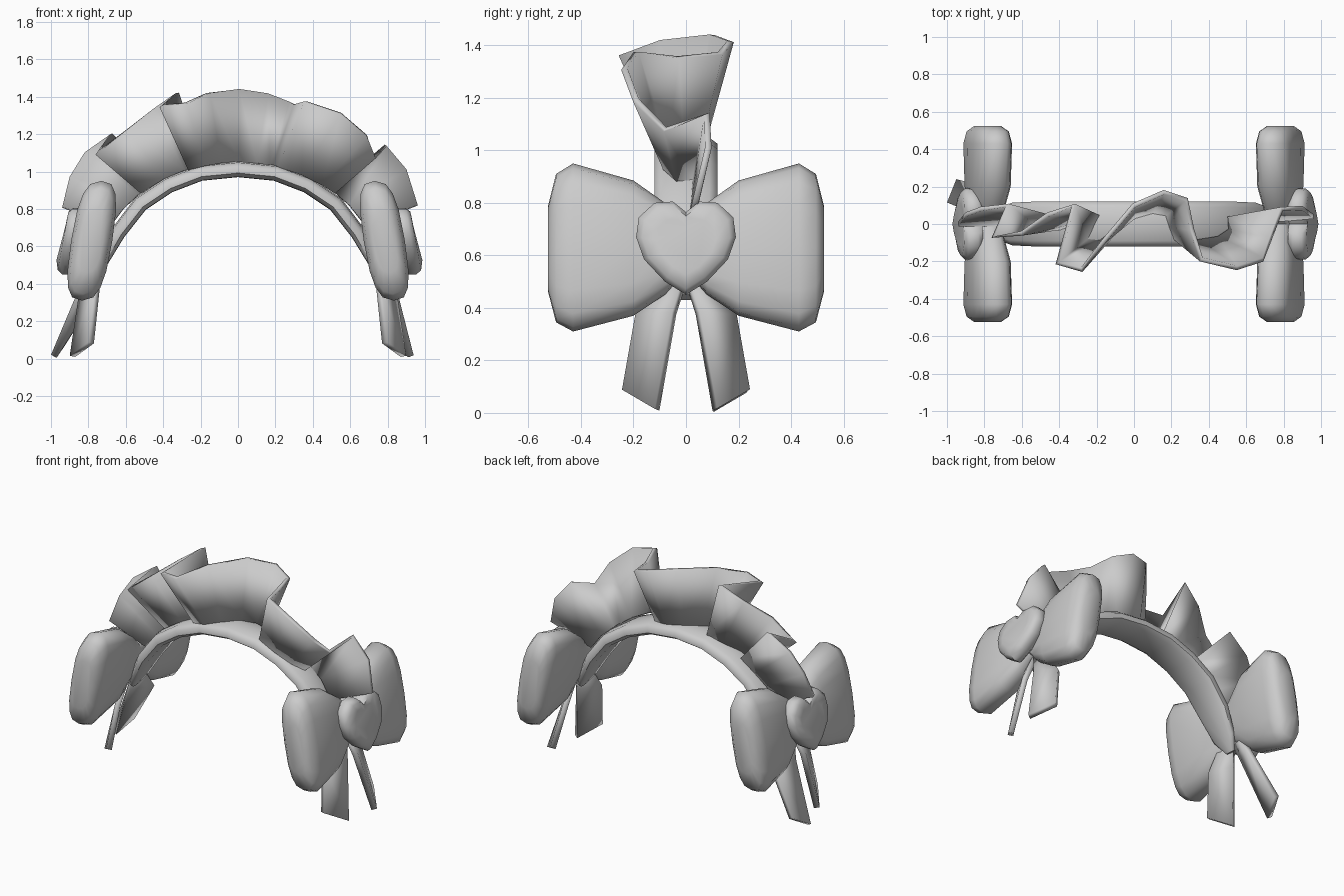
import bpy, bmesh, math
from mathutils import Vector

cube = bpy.data.objects.get("Cube")
if cube:
    bpy.data.objects.remove(cube)

mat = bpy.data.materials.new("light_grey")
mat.use_nodes = True
GREY = (0.6, 0.6, 0.6, 1)
mat.diffuse_color = GREY
mat.node_tree.nodes["Principled BSDF"].inputs["Base Color"].default_value = GREY


def finish(name, bm, thickness=0, angle=40):
    """Turn a bmesh into a smooth-shaded object, optionally thickened."""
    bmesh.ops.recalc_face_normals(bm, faces=bm.faces)
    me = bpy.data.meshes.new(name)
    bm.to_mesh(me)
    bm.free()
    me.materials.append(mat)
    ob = bpy.data.objects.new(name, me)
    bpy.context.collection.objects.link(ob)
    if thickness:
        mod = ob.modifiers.new("thickness", "SOLIDIFY")
        mod.thickness = thickness
        mod.offset = 0
    bpy.ops.object.select_all(action="DESELECT")
    ob.select_set(True)
    bpy.context.view_layer.objects.active = ob
    bpy.ops.object.shade_smooth_by_angle(angle=math.radians(angle))


def loft(name, rings, angle=40):
    """Skin closed rings of equal length and cap both ends."""
    bm = bmesh.new()
    vs = [[bm.verts.new(p) for p in r] for r in rings]
    n = len(vs[0])
    for a, b in zip(vs, vs[1:]):
        for i in range(n):
            j = (i + 1) % n
            bm.faces.new((a[i], a[j], b[j], b[i]))
    bm.faces.new(vs[0])
    bm.faces.new(vs[-1])
    finish(name, bm, 0, angle)


def ribbon(name, edge_a, edge_b, thickness):
    """Thick strip between two edges."""
    bm = bmesh.new()
    a = [bm.verts.new(p) for p in edge_a]
    b = [bm.verts.new(p) for p in edge_b]
    for i in range(len(a) - 1):
        bm.faces.new((a[i], a[i + 1], b[i + 1], b[i]))
    finish(name, bm, thickness)


def spow(v, e):
    return math.copysign(abs(v) ** e, v)


# Headband: rounded section swept over the arch, tapering to the ends
half = [(0, 1.01, 1), (.2, .99, 1), (.37, .925, 1), (.52, .825, 1),
        (.64, .67, .95), (.72, .52, .7), (.77, .44, .25)]
path = [(-x, z, w) for x, z, w in half[:0:-1]] + half
section = [(-.12, .015), (-.09, .038), (0, .045), (.09, .038), (.12, .015),
           (.12, -.018), (.09, -.038), (0, -.04), (-.09, -.038), (-.12, -.018)]
rings = []
for i, (x, z, w) in enumerate(path):
    p, q = path[max(i - 1, 0)], path[min(i + 1, len(path) - 1)]
    out = Vector((p[1] - q[1], 0, q[0] - p[0])).normalized()
    rings.append([Vector((x, y * w, z)) + out * r * max(w, .5) for y, r in section])
loft("headband", rings, 55)

# Ruffle: wavy rim, gathered onto the outside of the band
rim = [(-.94, 0, .81), (-.9, .05, .97), (-.82, .08, 1.1), (-.68, .1, 1.2),
       (-.755, -.07, 1.1), (-.6, -.05, 1.22), (-.46, .05, 1.33), (-.325, .1, 1.42),
       (-.41, -.21, 1.35), (-.28, -.245, 1.365), (-.16, -.09, 1.42), (0, .1, 1.44),
       (.16, .17, 1.415), (.28, .13, 1.37), (.31, -.03, 1.355), (.36, -.19, 1.375),
       (.55, -.235, 1.31), (.69, -.19, 1.19), (.73, -.08, 1.08), (.79, .08, 1.14),
       (.9, .085, 1.01), (.96, .04, .82)]
base = []
for x, y, z in rim:
    t = 1 / math.hypot(x / .755, (z - .45) / .6)
    base.append((x * t, y * .4, .45 + (z - .45) * t))
ribbon("ruffle", rim, base, .025)


def lean(z):
    """Outward lean of a side bow at height z."""
    return (.63 - z) * .16


# Bow loops: (y, top, bottom, half thickness)
loop = [(0, .72, .54, .07), (.08, .80, .45, .08), (.2, .885, .37, .108),
        (.43, .95, .31, .11), (.495, .91, .345, .095), (.525, .79, .46, .06)]
loops = [(-y, a, b, t) for y, a, b, t in loop[:0:-1]] + loop

# Heart outline, right half from notch to tip
heart = [(0, .765), (.05, .805), (.12, .80), (.18, .745),
         (.19, .67), (.16, .585), (.08, .50), (0, .45)]
heart += [(-y, z) for y, z in heart[-2:0:-1]]

for side, s in (("left", 1), ("right", -1)):
    rings = []
    for y, top, bot, t in loops:
        ring = []
        for k in range(16):
            a = math.tau * k / 16
            z = (top + bot) / 2 + (top - bot) / 2 * spow(math.sin(a), .7)
            ring.append((s * (.782 + lean(z) + t * spow(math.cos(a), .7)), y, z))
        rings.append(ring)
    loft(side + "_bow_loops", rings, 60)

    # Padded heart on the outside of the bow
    centre = .91 if s > 0 else .895
    rings = []
    for dx, k in ((-.06, .85), (-.035, 1), (.015, 1), (.04, .88), (.047, .6)):
        rings.append([(s * (centre + dx + lean(z)), y * k, .64 + (z - .64) * k)
                      for y, z in heart])
    loft(side + "_heart", rings, 55)

    # Two hanging tails; the rear one swings further outward
    rear = (.03, .04) if s > 0 else (.15, .10)
    for tail, d, (sw_out, sw_in) in (("front", -1, (0, 0)), ("back", 1, rear)):
        outer = [(.76, .08, .52), (.755, .185, .37), (.785 + sw_out, .235, .085)]
        inner = [(.79, .0, .52), (.83, .045, .38), (.885 + sw_in, .11, .012)]
        ribbon(f"{side}_{tail}_tail",
               [(s * x, d * y, z) for x, y, z in outer],
               [(s * x, d * y, z) for x, y, z in inner], .035)
